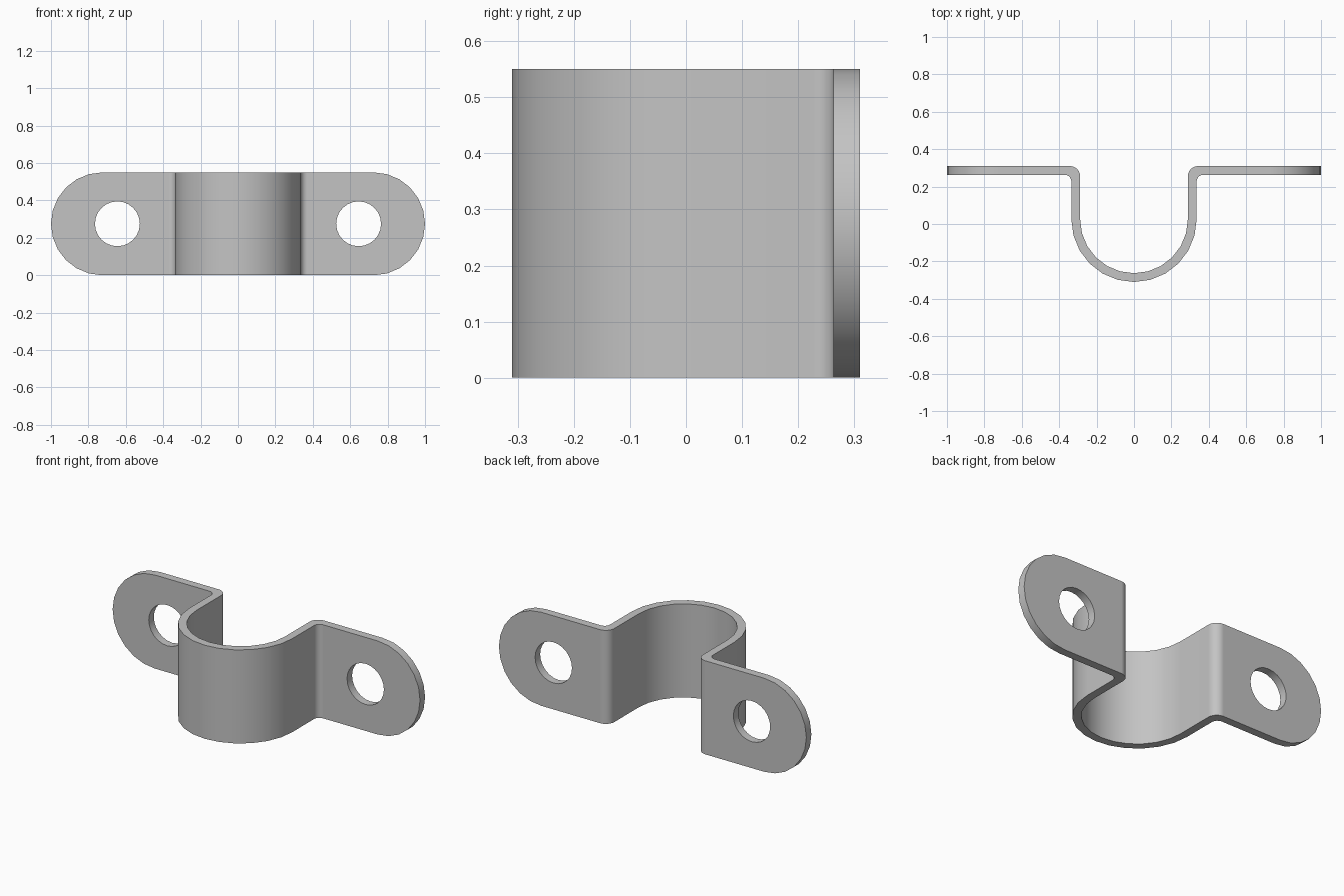
import bpy, bmesh
from math import sin, cos, pi, radians
from mathutils import Vector

cube = bpy.data.objects.get("Cube")
if cube:
    bpy.data.objects.remove(cube, do_unlink=True)

HEIGHT, THICK = 0.55, 0.047
BACK, FRONT = 0.31, 0.263           # the two faces of the tabs in y
OUTER, CENTRE_Y = 0.335, 0.025      # saddle arc
HOLE_X, HOLE_R = 0.645, 0.12

steel = bpy.data.materials.new("grey steel")
steel.use_nodes = True
steel.diffuse_color = (0.55, 0.55, 0.55, 1)
steel.node_tree.nodes["Principled BSDF"].inputs["Base Color"].default_value = (0.55, 0.55, 0.55, 1)


def arc(cx, cy, r, start, end):
    """Points on an arc in 15 degree steps."""
    n = int(abs(end - start) / 15)
    return [(cx + r * cos(radians(start + (end - start) * i / n)),
             cy + r * sin(radians(start + (end - start) * i / n))) for i in range(n + 1)]


def prism(name, outline, low, push):
    """Solid made by pushing a closed outline along a vector."""
    bm = bmesh.new()
    face = bm.faces.new([bm.verts.new(low(a, b)) for a, b in outline])
    new = bmesh.ops.extrude_face_region(bm, geom=[face])["geom"]
    bmesh.ops.translate(bm, vec=Vector(push), verts=[v for v in new if isinstance(v, bmesh.types.BMVert)])
    bmesh.ops.recalc_face_normals(bm, faces=bm.faces)
    mesh = bpy.data.meshes.new(name)
    bm.to_mesh(mesh)
    bm.free()
    mesh.materials.append(steel)
    obj = bpy.data.objects.new(name, mesh)
    bpy.context.collection.objects.link(obj)
    return obj


def side(wall_x, tab_y, bend):
    """One skin of the strip, from the +x tab round the saddle to the -x tab."""
    half = [(1.1, tab_y)] + arc(wall_x + bend, tab_y - bend, bend, 90, 180)
    saddle = arc(0, CENTRE_Y, wall_x, 0, -180)
    return half + saddle + [(-x, y) for x, y in reversed(half)]


# Bent strip, made over-tall so the end shape trims it
outline = side(OUTER, FRONT, 0.035) + side(OUTER - THICK, BACK, 0.055)[::-1]
bracket = prism("saddle_bracket", outline, lambda x, y: (x, y, -0.1), (0, 0, HEIGHT + 0.2))


def cut(outline, operation):
    tool = prism("cutter", outline, lambda x, z: (x, -0.6, z), (0, 1.2, 0))
    tool.hide_render = True
    mod = bracket.modifiers.new("cut", "BOOLEAN")
    mod.operation, mod.solver, mod.object = operation, "EXACT", tool
    bpy.ops.object.modifier_apply(modifier=mod.name)
    bpy.data.objects.remove(tool, do_unlink=True)


bpy.ops.object.select_all(action="DESELECT")
bpy.context.view_layer.objects.active = bracket
bracket.select_set(True)

# Rounded tab ends
r = HEIGHT / 2
cut(arc(1 - r, r, r, -90, 90) + arc(r - 1, r, r, 90, 270), "INTERSECT")

# Screw holes
for s in (-1, 1):
    cut(arc(s * HOLE_X, r, HOLE_R, 0, 360)[:-1], "DIFFERENCE")

bpy.ops.object.shade_smooth_by_angle(angle=radians(30))
weighted = bracket.modifiers.new("flat tabs", "WEIGHTED_NORMAL")
weighted.keep_sharp = True
